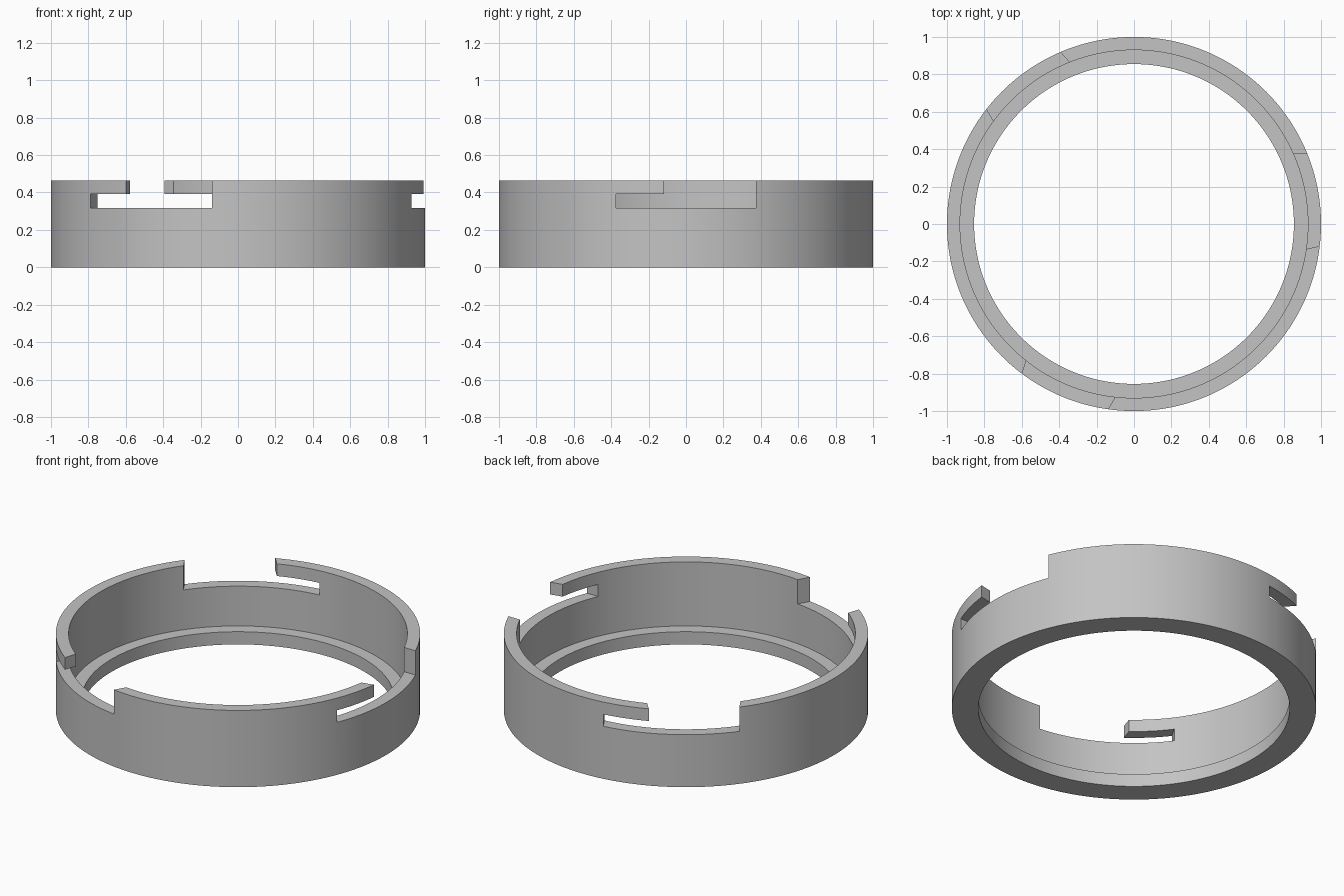
import bpy, bmesh, math
from mathutils import Matrix

cube = bpy.data.objects.get("Cube")
if cube:
    bpy.data.objects.remove(cube, do_unlink=True)

SIDES = 192
TOP, SLOT_LOW, SLOT_HIGH = 0.465, 0.318, 0.391

grey = bpy.data.materials.new("plain grey")
grey.use_nodes = True
colour = (0.55, 0.55, 0.55, 1)
grey.diffuse_color = colour
grey.node_tree.nodes["Principled BSDF"].inputs["Base Color"].default_value = colour


def make_object(name, bm):
    bmesh.ops.recalc_face_normals(bm, faces=bm.faces)
    mesh = bpy.data.meshes.new(name)
    bm.to_mesh(mesh)
    bm.free()
    mesh.materials.append(grey)
    ob = bpy.data.objects.new(name, mesh)
    bpy.context.collection.objects.link(ob)
    return ob


def lathe(name, profile):
    bm = bmesh.new()
    rings = []
    for i in range(SIDES):
        a = math.tau * i / SIDES
        rings.append([bm.verts.new((r * math.cos(a), r * math.sin(a), z)) for r, z in profile])
    n = len(profile)
    for i in range(SIDES):
        a, b = rings[i], rings[(i + 1) % SIDES]
        for j in range(n):
            k = (j + 1) % n
            bm.faces.new((a[j], b[j], b[k], a[k]))
    return make_object(name, bm)


def notch_cutter(name, angle):
    # L-shaped opening: wide entry above, narrow slot running under the hook
    bm = bmesh.new()
    ends = []
    for x, hook in ((0.7, -0.182), (1.2, -0.073)):
        outline = [(-0.375, SLOT_LOW), (0.375, SLOT_LOW), (0.375, 0.6),
                   (hook, 0.6), (hook, SLOT_HIGH), (-0.375, SLOT_HIGH)]
        ends.append([bm.verts.new((x, y, z)) for y, z in outline])
    for end in ends:
        bm.faces.new(end)
    a, b = ends
    for j in range(len(a)):
        k = (j + 1) % len(a)
        bm.faces.new((a[j], a[k], b[k], b[j]))
    bm.transform(Matrix.Rotation(angle, 4, "Z"))
    return make_object(name, bm)


# Ring wall with an inner ledge at the base
ring = lathe("bayonet_ring", [(1, 0), (1, TOP), (0.93, TOP), (0.93, 0.077),
                              (0.855, 0.077), (0.855, 0)])

# Three evenly spaced locking notches
bpy.ops.object.select_all(action="DESELECT")
bpy.context.view_layer.objects.active = ring
ring.select_set(True)
for i in range(3):
    cutter = notch_cutter(f"notch_cutter_{i + 1}", math.tau * i / 3)
    cutter.hide_render = True
    mod = ring.modifiers.new("notch", "BOOLEAN")
    mod.operation = "DIFFERENCE"
    mod.solver = "EXACT"
    mod.object = cutter
    bpy.ops.object.modifier_apply(modifier=mod.name)
    bpy.data.objects.remove(cutter, do_unlink=True)

bpy.ops.object.shade_smooth_by_angle(angle=math.radians(30))
